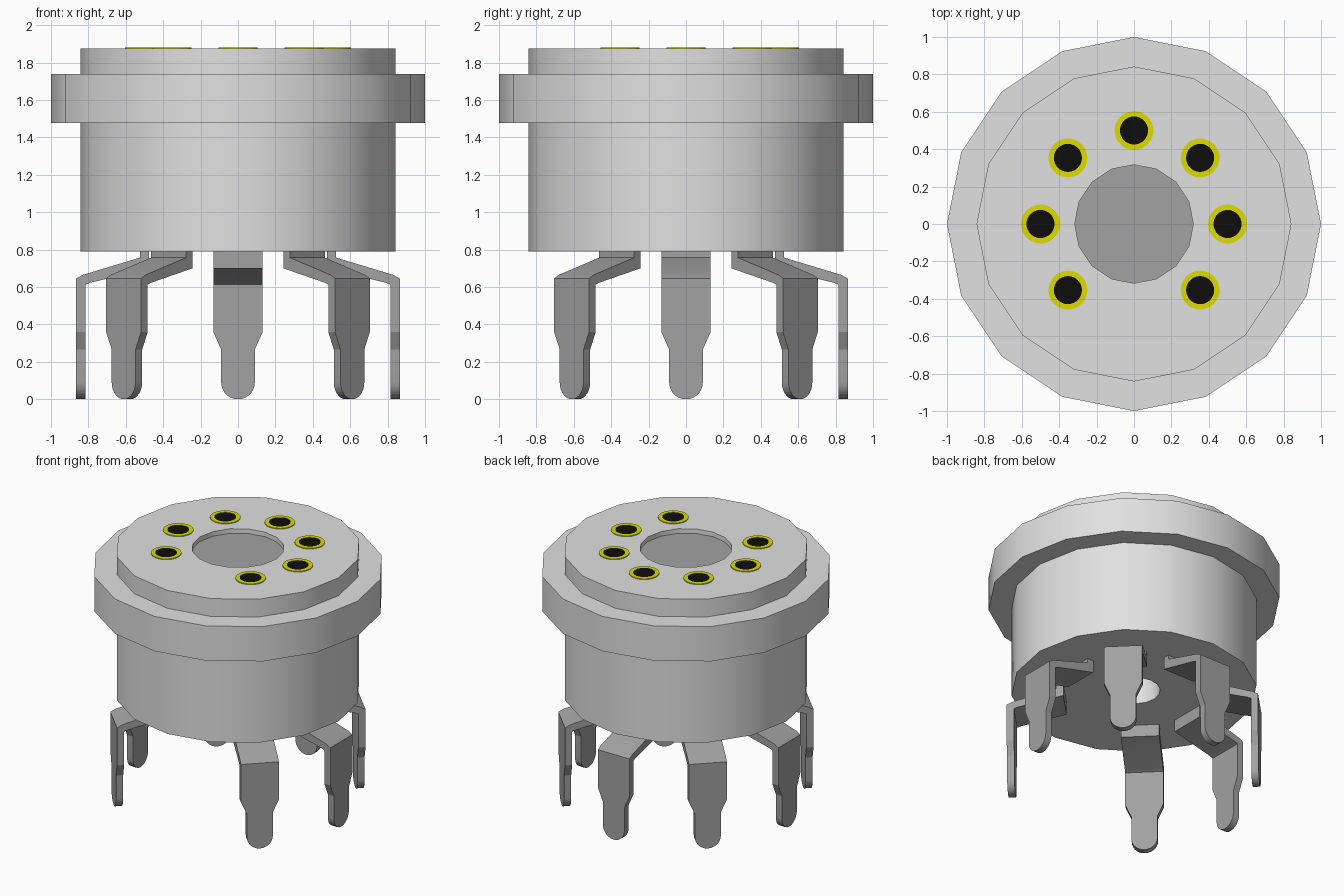
import bpy, bmesh, math

if "Cube" in bpy.data.objects:
    bpy.data.objects.remove(bpy.data.objects["Cube"], do_unlink=True)


def material(name, rgb):
    m = bpy.data.materials.new(name)
    m.use_nodes = True
    m.diffuse_color = (*rgb, 1)
    m.node_tree.nodes["Principled BSDF"].inputs["Base Color"].default_value = (*rgb, 1)
    return m


CERAMIC = material("light grey ceramic", (0.75, 0.75, 0.75))
METAL = material("grey metal", (0.36, 0.36, 0.36))
YELLOW = material("yellow", (0.72, 0.72, 0.0))
BLACK = material("black", (0.004, 0.004, 0.004))


def make_object(name, mesh, smooth=30):
    ob = bpy.data.objects.new(name, mesh)
    bpy.context.collection.objects.link(ob)
    bpy.ops.object.select_all(action='DESELECT')
    ob.select_set(True)
    bpy.context.view_layer.objects.active = ob
    bpy.ops.object.shade_smooth_by_angle(angle=math.radians(smooth))
    return ob


def to_mesh(bm, name, *mats):
    bmesh.ops.recalc_face_normals(bm, faces=bm.faces)
    mesh = bpy.data.meshes.new(name)
    bm.to_mesh(mesh)
    bm.free()
    for m in mats:
        mesh.materials.append(m)
    return mesh


def lathe(name, profile, sides, *mats, closed=False):
    """Spin an (r, z) profile around the z axis."""
    bm = bmesh.new()
    vs = [bm.verts.new((r, 0, z)) for r, z in profile]
    pairs = list(zip(vs, vs[1:])) + ([(vs[-1], vs[0])] if closed else [])
    edges = [bm.edges.new(p) for p in pairs]
    bmesh.ops.spin(bm, geom=vs + edges, cent=(0, 0, 0), axis=(0, 0, 1),
                   angle=2 * math.pi, steps=sides, use_duplicate=False)
    bmesh.ops.remove_doubles(bm, verts=bm.verts, dist=1e-4)
    return to_mesh(bm, name, *mats)


# Sixteen-sided body with a flange, a shallow top recess and a bore below
TOP = 1.875
body = lathe("body", [
    (0, 1.35), (0.18, 1.35), (0.18, 0.79), (0.842, 0.79), (0.842, 1.477),
    (1, 1.477), (1, 1.74), (0.842, 1.74), (0.842, TOP), (0.317, TOP),
    (0.317, 1.84), (0, 1.84)], 16, CERAMIC, METAL)
# Metal floor of the recess
for p in body.polygons:
    if abs(p.center.z - 1.84) < 0.005:
        p.material_index = 1
make_object("body", body)


# Bent pin: sections are (outer r, outer z, inner r, inner z, half width)
sections = [
    (0.525, 0.80, 0.475, 0.80, 0.132),
    (0.525, 0.757, 0.475, 0.70, 0.132),
    (0.83, 0.665, 0.79, 0.623, 0.132),
    (0.865, 0.645, 0.815, 0.613, 0.132),
    (0.865, 0.36, 0.815, 0.36, 0.132),
    (0.865, 0.265, 0.815, 0.265, 0.09),
]
# Rounded tip
for i in range(8):
    a = math.radians(i * 12.5)
    z = 0.09 - 0.09 * math.sin(a)
    sections.append((0.865, z, 0.815, z, 0.09 * math.cos(a)))

bm = bmesh.new()
rings = [[bm.verts.new(c) for c in ((ro, -w, zo), (ro, w, zo), (ri, w, zi), (ri, -w, zi))]
         for ro, zo, ri, zi, w in sections]
for a, b in zip(rings, rings[1:]):
    for k in range(4):
        n = (k + 1) % 4
        bm.faces.new((a[k], a[n], b[n], b[k]))
bm.faces.new(rings[0])
bm.faces.new(rings[-1])
pin_mesh = to_mesh(bm, "pin", METAL)

# Socket hole markings: yellow collar and black opening
collar_mesh = lathe("socket_collar", [(0.075, 0), (0.104, 0), (0.104, 0.006), (0.075, 0.006)],
                    32, YELLOW, closed=True)
hole_mesh = lathe("socket_hole", [(0, 0), (0.0755, 0), (0.0755, 0.005), (0, 0.005)], 32, BLACK)

# Seven positions at 45 degree steps, with the front one left empty
for i in range(7):
    a = math.radians(-45 + 45 * i)
    pin = make_object(f"pin_{i + 1}", pin_mesh, 20)
    pin.rotation_euler.z = a
    for name, mesh in (("socket_collar", collar_mesh), ("socket_hole", hole_mesh)):
        ob = make_object(f"{name}_{i + 1}", mesh)
        ob.location = (0.5 * math.cos(a), 0.5 * math.sin(a), TOP)
